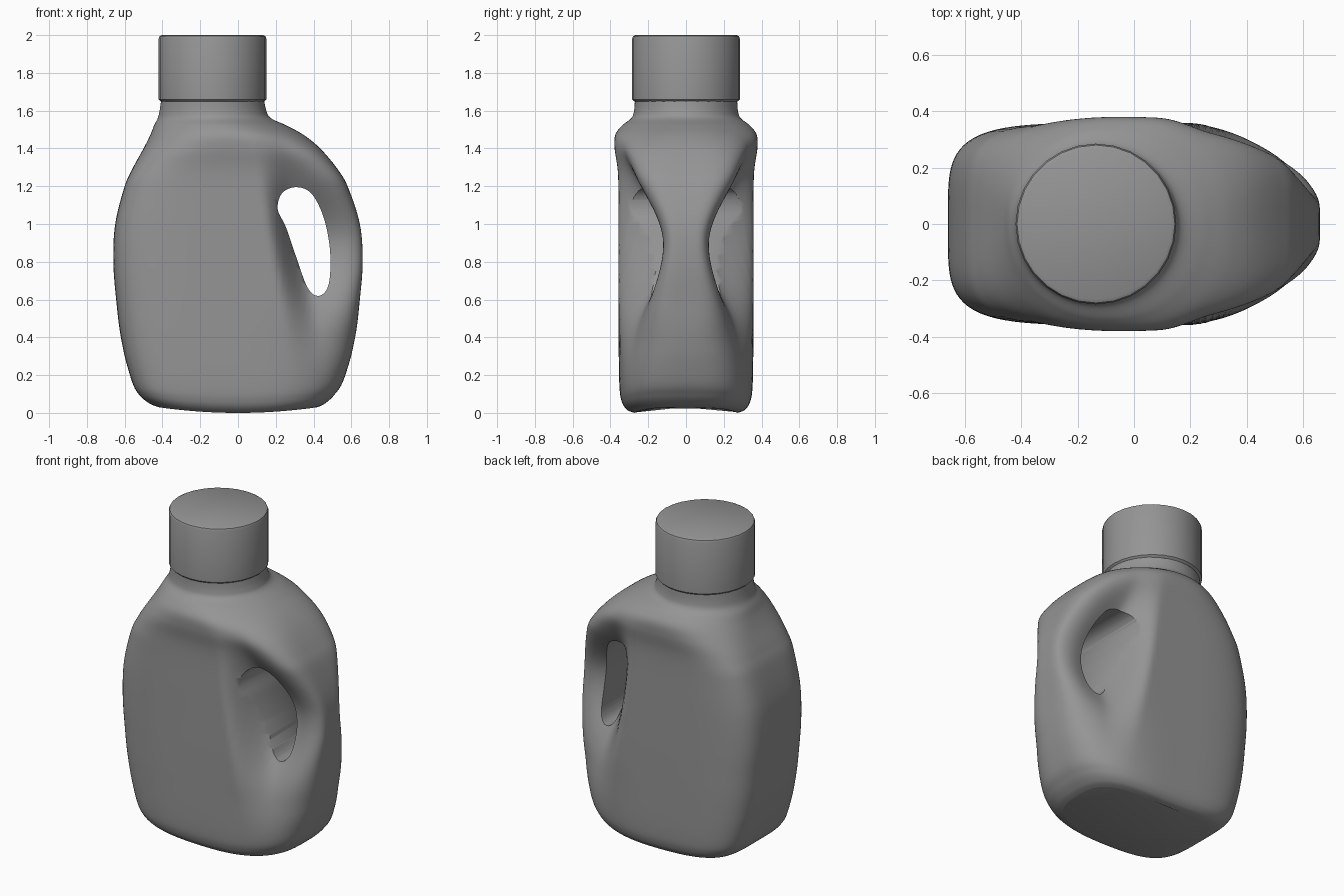
import bpy, bmesh, math

cube = bpy.data.objects.get("Cube")
if cube:
    bpy.data.objects.remove(cube, do_unlink=True)

plastic = bpy.data.materials.new("grey_plastic")
plastic.use_nodes = True
grey = (0.3, 0.3, 0.3, 1)
plastic.diffuse_color = grey
plastic.node_tree.nodes["Principled BSDF"].inputs["Base Color"].default_value = grey

NECK_X = -0.135


def finish(name, bm):
    bmesh.ops.recalc_face_normals(bm, faces=bm.faces)
    mesh = bpy.data.meshes.new(name)
    bm.to_mesh(mesh)
    bm.free()
    mesh.materials.append(plastic)
    obj = bpy.data.objects.new(name, mesh)
    bpy.context.collection.objects.link(obj)
    return obj


def smooth(obj, degrees):
    bpy.ops.object.select_all(action="DESELECT")
    obj.select_set(True)
    bpy.context.view_layer.objects.active = obj
    bpy.ops.object.shade_smooth_by_angle(angle=math.radians(degrees))


def ease(low, high, value):
    t = min(max((value - low) / (high - low), 0), 1)
    return t * t * (3 - 2 * t)


def spline(points, steps, closed=False):
    """Catmull-Rom curve through points of any dimension."""
    n = len(points)
    pick = (lambda i: points[i % n]) if closed else (lambda i: points[min(max(i, 0), n - 1)])
    result = []
    for i in range(n if closed else n - 1):
        for k in range(steps):
            t = k / steps
            result.append([
                b + t * (c - a + t * (2 * a - 5 * b + 4 * c - d + t * (3 * b - a - 3 * c + d))) / 2 * 1.0
                for a, b, c, d in zip(pick(i - 1), pick(i), pick(i + 1), pick(i + 2))])
    return result if closed else result + [list(points[-1])]


def loft(bm, rings):
    """Skin a stack of closed rings and cap both ends."""
    loops = [[bm.verts.new(p) for p in ring] for ring in rings]
    for low, high in zip(loops, loops[1:]):
        for i in range(len(low)):
            j = (i + 1) % len(low)
            bm.faces.new((low[i], low[j], high[j], high[i]))
    bm.faces.new(loops[0][::-1])
    bm.faces.new(loops[-1])


def grip_depth(x, z, y, depth):
    """Narrow the grip side and hollow the area around the finger hole."""
    spread = 0.33 if z > 0.9 else 0.42
    waist = 0.215 * math.exp(-((z - 0.9) / spread) ** 2)
    edge = 0.16 - 0.17 * (z - 1.1)
    side = ease(edge - 0.03, edge + 0.16, x)
    across = (x - 0.35 + 0.2 * (z - 0.9)) / 0.17
    along = (z - 0.92) / 0.38
    hollow = 0.05 * math.exp(-(across ** 2 + along ** 2) ** 1.5)
    return y * (1 - side * (waist + hollow) / max(depth, 0.36))


# Bottle body: height, left edge, right edge, half depth
profile = [
    (0, -0.42, 0.42, 0.27), (0.015, -0.47, 0.46, 0.31), (0.06, -0.525, 0.51, 0.34),
    (0.15, -0.565, 0.56, 0.353), (0.4, -0.62, 0.62, 0.357), (0.6, -0.645, 0.645, 0.358),
    (0.8, -0.66, 0.66, 0.358), (1, -0.65, 0.645, 0.358), (1.2, -0.6, 0.58, 0.358),
    (1.3, -0.555, 0.52, 0.363), (1.4, -0.5, 0.435, 0.378), (1.47, -0.465, 0.35, 0.375),
    (1.52, -0.445, 0.26, 0.34), (1.56, -0.425, 0.175, 0.29), (1.6, -0.415, 0.15, 0.275),
    (1.67, -0.405, 0.135, 0.27)]
SIDES = 160
rings = []
for z, left, right, depth in spline(profile, 8):
    shoulder = ease(1.2, 1.57, z)
    middle = (left + right) / 2
    half = (right - left) / 2
    ring = []
    for i in range(SIDES):
        angle = math.tau * i / SIDES
        c, s = math.cos(angle), math.sin(angle)
        square = 4.5 if c < 0 else 3 + 2 * ease(0.35, 0.8, z)
        square += (2 - square) * shoulder
        reach = (abs(c) ** square + abs(s) ** square) ** (-1 / square)
        x = middle + half * c * reach
        y = grip_depth(x, z, depth * s * reach, depth)
        sag = 0.17 * x * x * max(0, 1 - z / 0.3)
        ring.append((x, y, z + sag))
    rings.append(ring)
bm = bmesh.new()
loft(bm, rings)
body = finish("bottle_body", bm)

# Finger hole cut through behind the handle
hole = [(0.21, 1.08), (0.235, 1.165), (0.31, 1.195), (0.39, 1.16), (0.455, 1.03),
        (0.488, 0.85), (0.48, 0.68), (0.43, 0.62), (0.37, 0.66), (0.31, 0.82), (0.255, 0.98)]
outline = spline(hole, 6, closed=True)
bm = bmesh.new()
loft(bm, [[(x, y, z) for x, z in outline] for y in (-0.6, 0.6)])
cutter = finish("finger_hole_cutter", bm)
cutter.hide_render = True
cut = body.modifiers.new("finger_hole", "BOOLEAN")
cut.operation = "DIFFERENCE"
cut.solver = "EXACT"
cut.object = cutter
bpy.context.view_layer.objects.active = body
bpy.ops.object.modifier_apply(modifier=cut.name)
bpy.data.objects.remove(cutter, do_unlink=True)
smooth(body, 40)

# Screw cap with softened rims
cap_profile = [(0.272, 1.648), (0.285, 1.66), (0.285, 1.982), (0.28, 1.994), (0.268, 2)]
bm = bmesh.new()
loft(bm, [[(NECK_X + r * math.cos(math.tau * i / 28), r * math.sin(math.tau * i / 28), z)
           for i in range(28)] for r, z in cap_profile])
smooth(finish("screw_cap", bm), 35)
